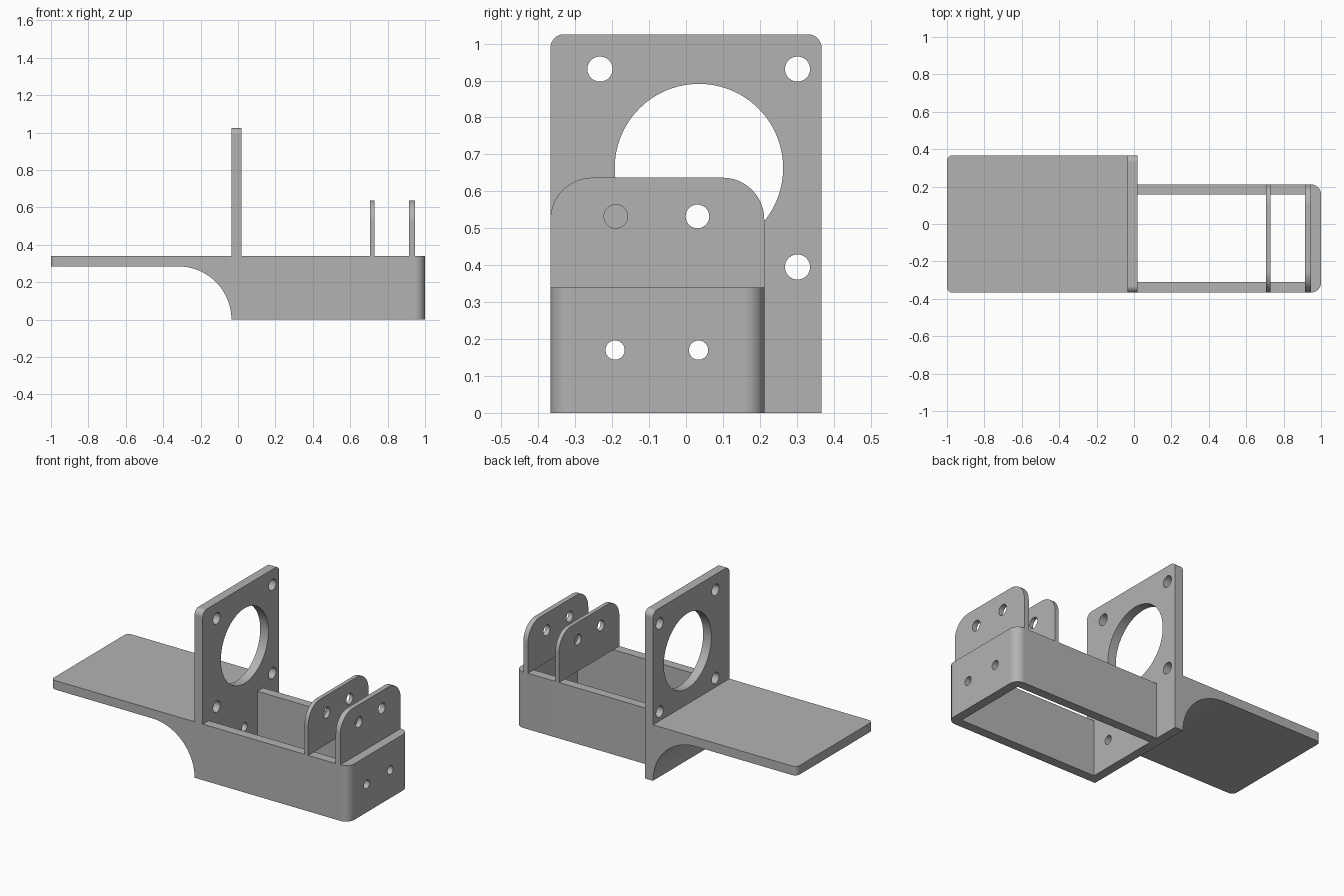
import bpy, bmesh, math

cube = bpy.data.objects.get("Cube")
if cube:
    bpy.data.objects.remove(cube, do_unlink=True)

grey = bpy.data.materials.new("plain grey")
grey.use_nodes = True
grey.diffuse_color = (0.45, 0.45, 0.45, 1)
grey.node_tree.nodes["Principled BSDF"].inputs["Base Color"].default_value = (0.45, 0.45, 0.45, 1)


def arc(cu, cv, r, start, end, steps):
    """Points on an arc, angles in degrees."""
    angles = [math.radians(start + (end - start) * i / steps) for i in range(steps + 1)]
    return [(cu + r * math.cos(a), cv + r * math.sin(a)) for a in angles]


def circle(cu, cv, r, steps=48):
    return arc(cu, cv, r, 0, 360, steps)[:-1]


def rounded(u0, u1, v0, v1, radii):
    """Rectangle with corner radii ordered: low-low, high-low, high-high, low-high."""
    pts = []
    corners = [(u0, v0, 1, 1), (u1, v0, -1, 1), (u1, v1, -1, -1), (u0, v1, 1, -1)]
    for i, ((u, v, su, sv), r) in enumerate(zip(corners, radii)):
        if r:
            pts += arc(u + su * r, v + sv * r, r, 180 + 90 * i, 270 + 90 * i, 12)
        else:
            pts.append((u, v))
    return pts


def prism(name, outline, axis, lo, hi):
    """Extrude a 2D outline along an axis between two positions."""
    place = {"x": lambda u, v, w: (w, u, v),
             "y": lambda u, v, w: (u, w, v),
             "z": lambda u, v, w: (u, v, w)}[axis]
    bm = bmesh.new()
    rings = [[bm.verts.new(place(u, v, w)) for u, v in outline] for w in (lo, hi)]
    for ring in rings:
        bm.faces.new(ring)
    n = len(outline)
    for i in range(n):
        j = (i + 1) % n
        bm.faces.new((rings[0][i], rings[0][j], rings[1][j], rings[1][i]))
    bmesh.ops.recalc_face_normals(bm, faces=bm.faces)
    mesh = bpy.data.meshes.new(name)
    bm.to_mesh(mesh)
    bm.free()
    mesh.materials.append(grey)
    obj = bpy.data.objects.new(name, mesh)
    bpy.context.collection.objects.link(obj)
    return obj


def activate(obj):
    bpy.ops.object.select_all(action="DESELECT")
    obj.select_set(True)
    bpy.context.view_layer.objects.active = obj


def cut(obj, outlines, axis, lo, hi):
    """Subtract prisms from a part."""
    for outline in outlines:
        cutter = prism("cutter", outline, axis, lo, hi)
        cutter.hide_render = True
        mod = obj.modifiers.new("cut", "BOOLEAN")
        mod.operation = "DIFFERENCE"
        mod.solver = "EXACT"
        mod.object = cutter
        activate(obj)
        bpy.ops.object.modifier_apply(modifier=mod.name)
        bpy.data.objects.remove(cutter, do_unlink=True)


WALL_BACK, WALL_FRONT = -0.035, 0.02
SIDE, FRAME_SIDE = 0.367, 0.212
DECK_LOW, DECK_TOP = 0.285, 0.34
pin_holes = [circle(y, 0.17, 0.026) for y in (-0.192, 0.034)]
parts = []

# Flat deck
deck = prism("deck", rounded(-1, WALL_BACK, -SIDE, SIDE, (0.03, 0, 0, 0.03)),
             "z", DECK_LOW, DECK_TOP)
parts.append(deck)

# Concave gusset under the deck
profile = arc(WALL_BACK - DECK_LOW, 0, DECK_LOW, 0, 90, 32) + [(WALL_BACK, DECK_LOW)]
gusset = prism("gusset", profile, "y", -SIDE, SIDE)
cut(gusset, pin_holes, "x", -0.5, 0.1)
parts.append(gusset)

# Upright mounting wall with large bore and four bolt holes
wall = prism("mounting_wall", rounded(-SIDE, SIDE, 0, 1.025, (0, 0, 0.036, 0.036)),
             "x", WALL_BACK, WALL_FRONT)
bolt_holes = [circle(y, z, 0.034) for y in (-0.233, 0.302) for z in (0.395, 0.931)]
cut(wall, [circle(0.035, 0.663, 0.228, 96)] + bolt_holes + pin_holes, "x", -0.2, 0.2)
parts.append(wall)

# Open rectangular frame
frame = prism("open_frame", rounded(WALL_FRONT, 1, -SIDE, FRAME_SIDE, (0, 0.055, 0.055, 0)),
              "z", 0, DECK_TOP)
cut(frame, [rounded(-0.1, 0.945, -0.31, 0.157, (0, 0, 0, 0))], "z", -0.1, 0.5)
cut(frame, pin_holes, "x", 0.85, 1.1)
parts.append(frame)

# Two upright ears bridging the frame
for name, lo, hi in (("inner_ear", 0.705, 0.729), ("outer_ear", 0.914, 0.945)):
    ear = prism(name, rounded(-SIDE, FRAME_SIDE, DECK_TOP, 0.637, (0, 0, 0.113, 0.113)),
                "x", lo, hi)
    cut(ear, [circle(y, 0.532, 0.032) for y in (-0.19, 0.031)], "x", 0.6, 1.1)
    parts.append(ear)

# Smooth the curved surfaces, keep flats crisp
for obj in parts:
    activate(obj)
    bpy.ops.object.shade_smooth_by_angle(angle=math.radians(30))
    obj.modifiers.new("flat faces", "WEIGHTED_NORMAL").keep_sharp = True
